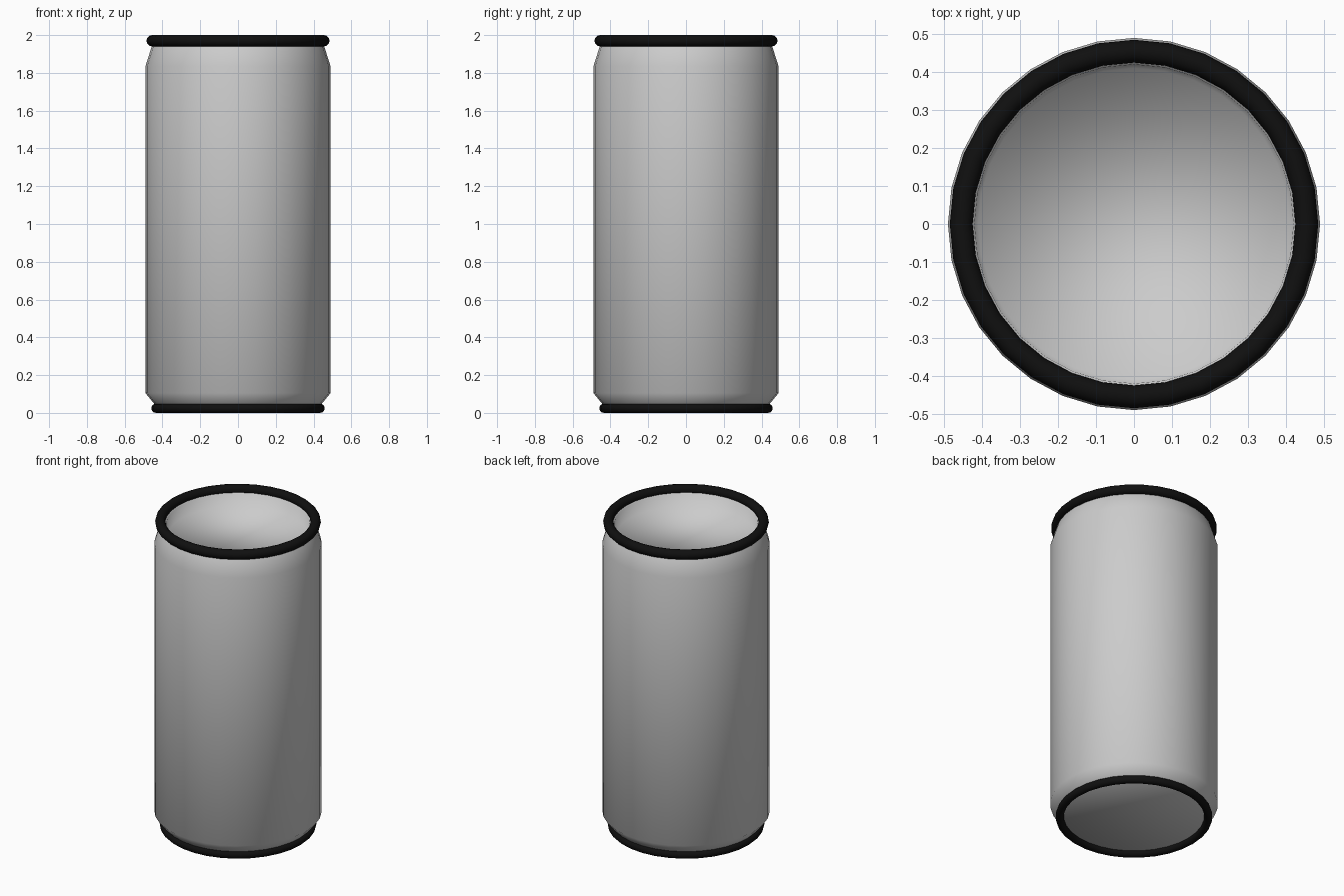
import bpy, bmesh, math

if "Cube" in bpy.data.objects:
    bpy.data.objects.remove(bpy.data.objects["Cube"])

SIDES = 32


def material(name, rgb):
    m = bpy.data.materials.new(name)
    m.diffuse_color = (*rgb, 1.0)
    m.use_nodes = True
    m.node_tree.nodes["Principled BSDF"].inputs["Base Color"].default_value = m.diffuse_color
    return m


def lathe(name, profile, mat, closed=False):
    """Spin (radius, z) points round z; an open profile gets end discs."""
    bm = bmesh.new()
    rings = []
    for r, z in profile:
        rings.append([bm.verts.new((r * math.cos(2 * math.pi * i / SIDES),
                                    r * math.sin(2 * math.pi * i / SIDES), z))
                      for i in range(SIDES)])
    pairs = list(zip(rings, rings[1:]))
    if closed:
        pairs.append((rings[-1], rings[0]))
    for a, b in pairs:
        for i in range(SIDES):
            j = (i + 1) % SIDES
            bm.faces.new((a[i], a[j], b[j], b[i]))
    if not closed:
        bm.faces.new(rings[0][::-1])
        bm.faces.new(rings[-1])
    bmesh.ops.recalc_face_normals(bm, faces=bm.faces[:])
    for f in bm.faces:
        f.smooth = True
    me = bpy.data.meshes.new(name)
    bm.to_mesh(me)
    bm.free()
    me.materials.append(mat)
    ob = bpy.data.objects.new(name, me)
    bpy.context.collection.objects.link(ob)
    return ob


def ring(name, major, minor, z, mat):
    pts = [(major + minor * math.cos(math.tau * k / 12),
            z + minor * math.sin(math.tau * k / 12)) for k in range(12)]
    return lathe(name, pts, mat, closed=True)


metal = material("light grey metal", (0.6, 0.6, 0.6))
black = material("black rim", (0.005, 0.005, 0.005))

# can body with chamfered base, tapered neck and recessed lid
lathe("can_body", [(0.425, 0.03), (0.445, 0.05), (0.49, 0.105), (0.49, 1.835),
                   (0.455, 1.945), (0.44, 1.965), (0.42, 1.955), (0.41, 1.88)], metal)

# rolled rims
ring("top_rim", 0.455, 0.03, 1.97, black)
ring("bottom_rim", 0.435, 0.024, 0.024, black)
